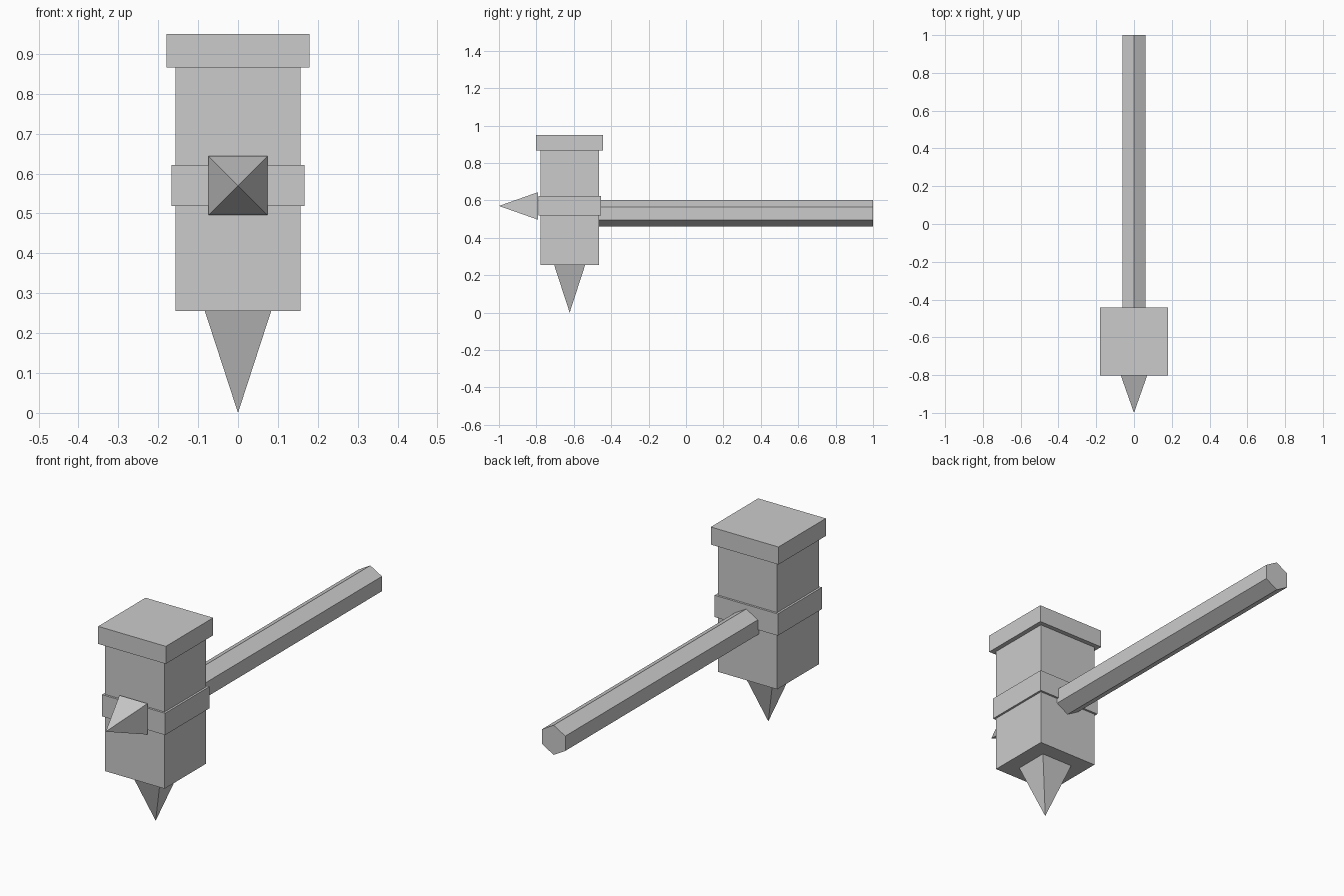
import bpy, math

if "Cube" in bpy.data.objects:
    bpy.data.objects.remove(bpy.data.objects["Cube"])

grey = bpy.data.materials.new("light_grey")
grey.diffuse_color = (0.6, 0.6, 0.6, 1)
grey.use_nodes = True
grey.node_tree.nodes["Principled BSDF"].inputs["Base Color"].default_value = grey.diffuse_color

HEAD_Y = -0.622


def finish(name):
    ob = bpy.context.object
    ob.name = name
    ob.data.materials.append(grey)
    return ob


def block(name, half, z0, z1):
    bpy.ops.mesh.primitive_cube_add(size=1, location=(0, HEAD_Y, (z0 + z1) / 2))
    bpy.context.object.scale = (2 * half, 2 * half, z1 - z0)
    return finish(name)


def spike(name, half, length, loc, rot):
    # four-sided pyramid, turned so its base is square to the axes
    bpy.ops.mesh.primitive_cone_add(vertices=4, radius1=half * math.sqrt(2),
                                    radius2=0, depth=length)
    ob = finish(name)
    for v in ob.data.vertices:
        x, y, z = v.co
        c = math.sqrt(0.5)
        v.co = (c * (x - y), c * (x + y), z)
    ob.location = loc
    ob.rotation_euler = rot
    return ob


# Hammer head, middle band and cap
block("head", 0.157, 0.255, 0.866)
block("middle_band", 0.167, 0.518, 0.622)
block("head_cap", 0.179, 0.866, 0.95)

# Spikes: one pointing down, one pointing forward
spike("bottom_spike", 0.083, 0.255, (0, HEAD_Y, 0.1275), (math.pi, 0, 0))
spike("front_spike", 0.074, 0.21, (0, -0.895, 0.57), (math.pi / 2, 0, 0))

# Six-sided handle, edge up
bpy.ops.mesh.primitive_cylinder_add(vertices=6, radius=0.071, depth=1.465,
                                    location=(0, 0.2675, 0.53),
                                    rotation=(math.pi / 2, 0, 0))
finish("handle")
